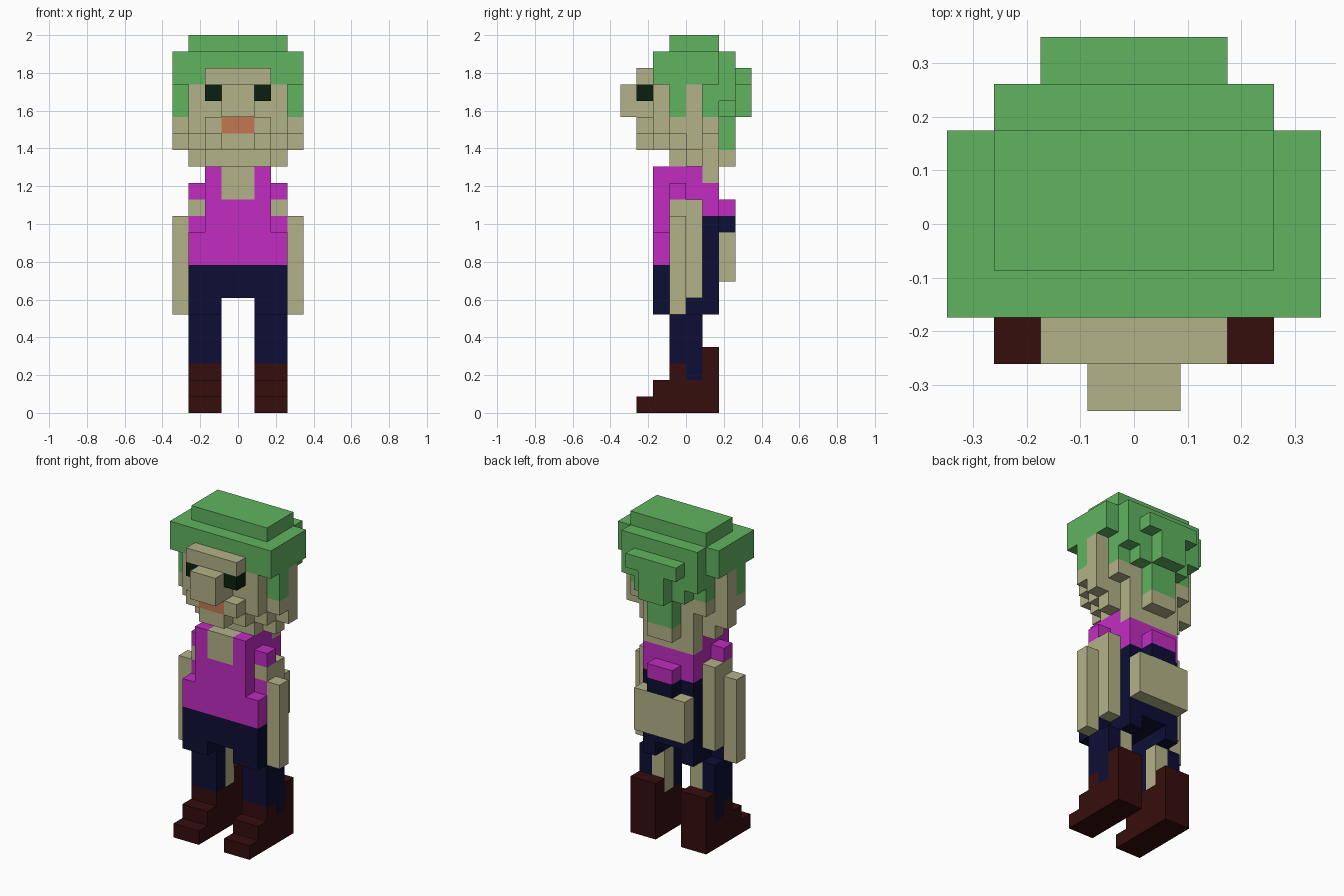
import bpy
import bmesh
from mathutils import Vector

cube = bpy.data.objects.get("Cube")
if cube:
    bpy.data.objects.remove(cube, do_unlink=True)

V = 2 / 23  # size of one block


def material(name, hex_code):
    rgb = [int(hex_code[i:i + 2], 16) / 255 for i in (0, 2, 4)]
    rgb = [c / 12.92 if c <= 0.04045 else ((c + 0.055) / 1.055) ** 2.4 for c in rgb]
    m = bpy.data.materials.new(name)
    m.use_nodes = True
    m.diffuse_color = (*rgb, 1)
    m.node_tree.nodes["Principled BSDF"].inputs["Base Color"].default_value = (*rgb, 1)
    return m


green = material("hair_green", "60B460")
skin = material("skin_tan", "B3B288")
magenta = material("shirt_magenta", "C12CC1")
navy = material("trouser_navy", "0D0D36")
brown = material("boot_brown", "360D0D")
black = material("eye_black", "0A2010")
orange = material("mouth_orange", "C27952")

cells = {}  # block position -> part name
parts = {}  # part name -> material


def box(part, mat, x0, x1, y0, y1, z0, z1):
    """Fill a range of blocks; later boxes replace earlier ones."""
    parts[part] = mat
    for x in range(x0, x1):
        for y in range(y0, y1):
            for z in range(z0, z1):
                cells[x, y, z] = part


def mid(part, mat, w, y0, y1, z0, z1):
    """Box centred on x = 0 with half width w."""
    box(part, mat, -w, w, y0, y1, z0, z1)


def pair(part, mat, x0, x1, y0, y1, z0, z1):
    """Box mirrored to both sides."""
    box("left_" + part, mat, x0, x1, y0, y1, z0, z1)
    box("right_" + part, mat, -x1, -x0, y0, y1, z0, z1)


# Boots: stepped toe, high heel
for y0, y1, z0, z1 in ((-3, 2, 0, 1), (-2, 2, 1, 2), (-1, 2, 2, 3), (1, 2, 3, 4)):
    pair("boot", brown, 1, 3, y0, y1, z0, z1)

# Legs with bare calves at the inner back
pair("trouser_leg", navy, 1, 3, -1, 1, 3, 6)
pair("trouser_leg", navy, 2, 3, 0, 1, 2, 3)
pair("trouser_leg", navy, 1, 3, -2, 0, 6, 9)
pair("trouser_leg", navy, 1, 2, 0, 2, 6, 9)
pair("calf", skin, 1, 2, 0, 1, 3, 6)
mid("trouser_seat", navy, 1, -2, 2, 7, 9)
mid("trouser_seat", navy, 2, 1, 2, 9, 12)
mid("trouser_seat", navy, 1, 2, 3, 11, 12)
mid("back_pouch", skin, 2, 2, 3, 8, 11)

# Shirt
mid("shirt", magenta, 3, -2, -1, 9, 11)
mid("shirt", magenta, 3, -1, 0, 9, 12)
mid("shirt", magenta, 2, -2, 1, 9, 15)
mid("shirt", magenta, 2, 1, 2, 12, 14)
mid("shirt", magenta, 1, 2, 3, 12, 13)
mid("neckline", skin, 1, -2, 1, 13, 15)

# Arms
pair("arm", skin, 2, 3, -1, 0, 12, 13)
pair("arm", skin, 2, 3, 0, 1, 7, 13)
pair("arm", skin, 3, 4, -1, 0, 6, 12)
pair("sleeve", magenta, 2, 3, -1, 0, 13, 14)

# Neck
mid("neck", skin, 2, 1, 2, 14, 15)
mid("neck", skin, 2, -1, 2, 15, 16)
mid("neck", skin, 3, 0, 1, 15, 16)
mid("neck", skin, 1, 2, 3, 15, 16)

# Head with stepped jaw
for i, w in enumerate((1, 2, 3, 4, 2)):
    mid("head", skin, w, i - 3, i - 2, 16, 17)
for i, w in enumerate((2, 3, 4, 4, 3)):
    mid("head", skin, w, i - 3, i - 2, 17, 18)
mid("head", skin, 3, -2, 2, 18, 20)
pair("ear", skin, 3, 4, 0, 1, 16, 20)
mid("nose", skin, 1, -4, -2, 18, 20)
mid("brow", skin, 2, -3, -2, 20, 21)
mid("mouth", orange, 1, -3, -2, 17, 18)
pair("eye", black, 1, 2, -3, -2, 19, 20)

# Hair: cap, sideburns, back and rear bun
mid("hair", green, 4, -2, 2, 20, 22)
mid("hair", green, 3, -1, 2, 22, 23)
pair("sideburn", green, 3, 4, -1, 0, 18, 20)
mid("hair", green, 3, 1, 2, 18, 20)
for w, z0, z1 in ((3, 19, 22), (2, 18, 19), (1, 16, 18)):
    mid("hair", green, w, 2, 3, z0, z1)
mid("hair_bun", green, 2, 3, 4, 20, 21)
mid("hair_bun", green, 1, 3, 4, 18, 20)

# Turn the blocks of each part into its outer faces
DIRS = [Vector(d) for d in ((1, 0, 0), (-1, 0, 0), (0, 1, 0),
                            (0, -1, 0), (0, 0, 1), (0, 0, -1))]
for part, mat in parts.items():
    bm = bmesh.new()
    for cell, owner in cells.items():
        if owner != part:
            continue
        centre = Vector(cell) + Vector((0.5, 0.5, 0.5))
        for d in DIRS:
            if tuple(int(c + n) for c, n in zip(cell, d)) in cells:
                continue
            u = Vector((d.y, d.z, d.x))
            v = d.cross(u)
            corners = [centre + (d + a * u + b * v) / 2
                       for a, b in ((-1, -1), (1, -1), (1, 1), (-1, 1))]
            bm.faces.new([bm.verts.new(c * V) for c in corners])
    bmesh.ops.remove_doubles(bm, verts=bm.verts, dist=0.001)
    bmesh.ops.dissolve_limit(bm, angle_limit=0.01, verts=bm.verts, edges=bm.edges)
    mesh = bpy.data.meshes.new(part)
    bm.to_mesh(mesh)
    bm.free()
    mesh.materials.append(mat)
    bpy.context.collection.objects.link(bpy.data.objects.new(part, mesh))
